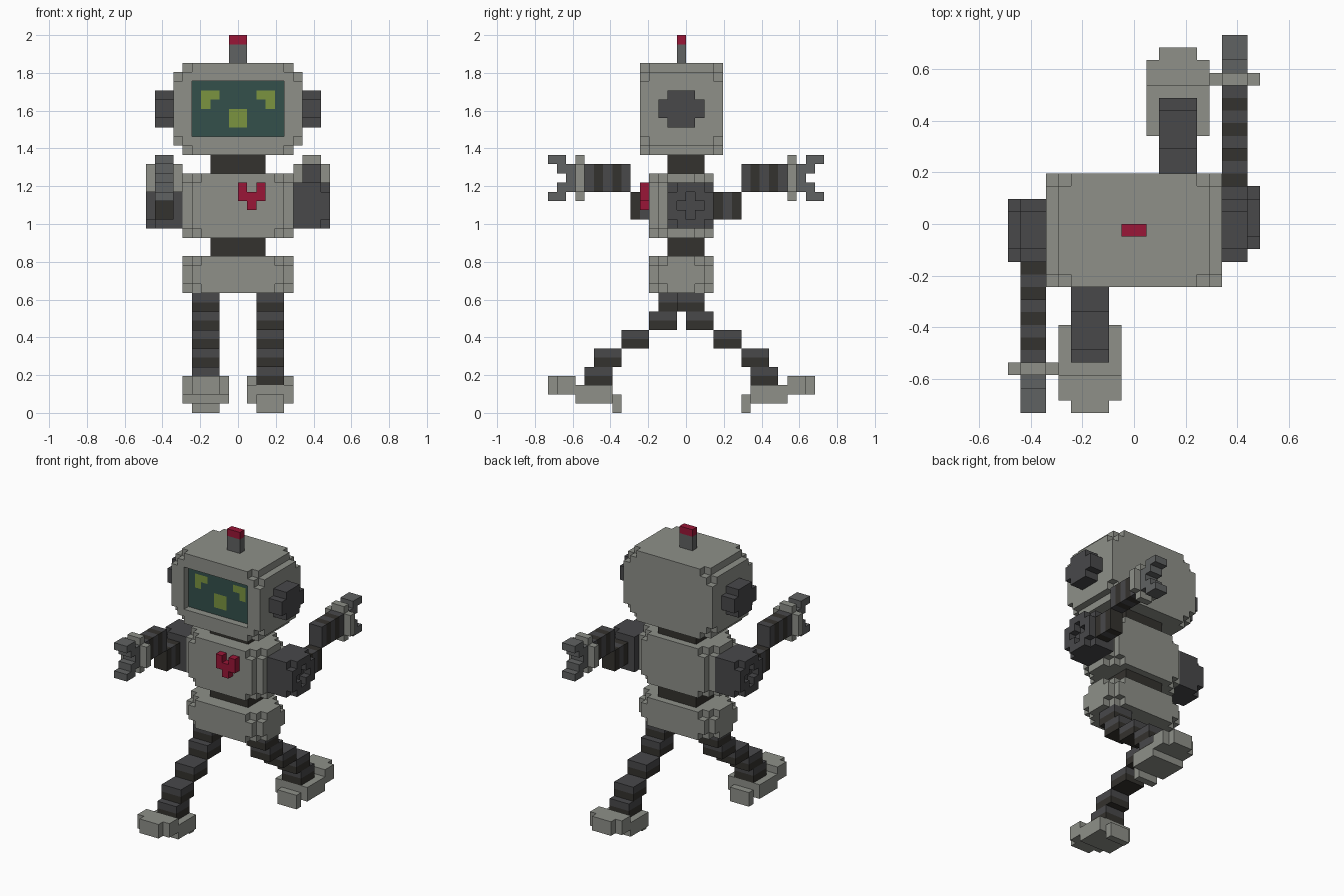
import bpy, bmesh, math
from itertools import product

if "Cube" in bpy.data.objects:
    bpy.data.objects.remove(bpy.data.objects["Cube"])

V = 2 / 41  # cube size: the model is 41 cubes tall


def material(name, hexcode):
    m = bpy.data.materials.new(name)
    rgb = [int(hexcode[i:i + 2], 16) / 255 for i in (0, 2, 4)]
    m.diffuse_color = [((c + 0.055) / 1.055) ** 2.4 for c in rgb] + [1]
    m.use_nodes = True
    m.node_tree.nodes["Principled BSDF"].inputs["Base Color"].default_value = m.diffuse_color
    return m


MATS = [material(*p) for p in (
    ("shell", "8e9089"), ("rubber", "34322e"), ("dark_grey", "48484a"),
    ("mid_grey", "606262"), ("red", "9a1637"), ("screen", "34504b"), ("glow", "7b9440"))]
SHELL, RUBBER, DARK, MID, RED, SCREEN, GLOW = range(7)


def box(x0, x1, y0, y1, z0, z1, mat=SHELL):
    return {c: mat for c in product(range(x0, x1), range(y0, y1), range(z0, z1))}


def rounded(axis, *b, mat=SHELL):
    """Box whose edges along one axis are notched, with deeper corners at both ends."""
    cells = {}
    for c in box(*b):
        d = [min(c[i] - b[2 * i], b[2 * i + 1] - 1 - c[i]) for i in range(3)]
        end = d.pop(axis) == 0
        if sum(d) > (1 if end else 0):
            cells[c] = mat
    return cells


def stripes(cells, axis):
    return {c: (RUBBER if c[axis] % 2 else DARK) for c in cells}


def turn(cells, shift=0):
    """Half turn about z; shift moves the pivot by half cubes in y."""
    return {(-1 - x, -1 - y + shift, z): m for (x, y, z), m in cells.items()}


def build(name, cells):
    """Make a mesh from the exposed faces of the cubes and merge flat areas."""
    bm = bmesh.new()
    verts = {}

    def vert(p):
        if p not in verts:
            verts[p] = bm.verts.new([k * V for k in p])
        return verts[p]

    used = sorted(set(cells.values()))
    for c, m in cells.items():
        for a, s in product(range(3), (0, 1)):
            n = list(c)
            n[a] += 2 * s - 1
            if tuple(n) in cells:
                continue
            quad = []
            for u, w in ((0, 0), (1, 0), (1, 1), (0, 1)):
                p = list(c)
                p[a] += s
                p[(a + 1) % 3] += u
                p[(a + 2) % 3] += w
                quad.append(vert(tuple(p)))
            f = bm.faces.new(quad if s else quad[::-1])
            f.material_index = used.index(m)
    bmesh.ops.dissolve_limit(bm, angle_limit=math.radians(1), verts=bm.verts[:],
                             edges=bm.edges[:], delimit={'MATERIAL'})
    me = bpy.data.meshes.new(name)
    bm.to_mesh(me)
    bm.free()
    for i in used:
        me.materials.append(MATS[i])
    bpy.context.collection.objects.link(bpy.data.objects.new(name, me))


# Head with recessed screen, eyes and mouth
head = rounded(1, -7, 7, -5, 4, 28, 38)
for c in box(-5, 5, -5, -4, 30, 36):
    del head[c]
head |= box(-5, 5, -4, -3, 30, 36, SCREEN)
head |= box(-1, 1, -4, -3, 31, 33, GLOW)
for x, corner in ((-4, -4), (2, 3)):
    head |= box(x, x + 2, -4, -3, 34, 35, GLOW)
    head |= box(corner, corner + 1, -4, -3, 33, 34, GLOW)
build("head", head)

# Ears and antenna
for name, x in (("left_ear", -9), ("right_ear", 7)):
    build(name, box(x, x + 2, -3, 2, 32, 34, DARK) | box(x, x + 2, -2, 1, 31, 35, DARK))
build("antenna", box(-1, 1, -1, 0, 38, 40, MID) | box(-1, 1, -1, 0, 40, 41, RED))

# Body
build("neck", box(-3, 3, -2, 2, 26, 28, RUBBER))
build("torso", rounded(2, -6, 6, -4, 3, 19, 26))
build("waist", box(-3, 3, -2, 2, 17, 19, RUBBER))
build("hips", rounded(2, -6, 6, -4, 3, 13, 17))

# Heart badge
build("heart_badge", box(0, 1, -5, -4, 24, 25, RED) | box(2, 3, -5, -4, 24, 25, RED)
      | box(0, 3, -5, -4, 23, 24, RED) | box(1, 2, -5, -4, 22, 23, RED))

# Right shoulder: square drum, corners and a plus cut into the outer face
shoulder = box(6, 10, -2, 3, 20, 25, DARK)
for y, z in product((-2, 2), (20, 24)):
    del shoulder[9, y, z]
for y, z in ((0, 22), (-1, 22), (1, 22), (0, 21), (0, 23)):
    del shoulder[9, y, z]

# Right arm, wrist plate and claw
arm = stripes(box(7, 9, 3, 6, 21, 24) | box(7, 9, 6, 11, 24, 27), 1)
wrist = box(6, 10, 11, 12, 24, 27) | box(7, 9, 11, 12, 23, 28)
claw = box(7, 9, 12, 13, 24, 27, MID)
for inner, tip in ((26, 27), (24, 23)):
    claw |= box(7, 9, 12, 14, inner, inner + 1, MID)
    claw |= box(7, 9, 13, 15, tip, tip + 1, MID)

for name, part in (("shoulder", shoulder), ("arm", arm), ("wrist", wrist), ("claw", claw)):
    build("right_" + name, part)
    build("left_" + name, turn(part))

# Left leg stepping forward, two cubes per step
leg = {}
for i, y in enumerate((-3, -4, -7, -10, -11)):
    leg |= box(-5, -2, y, y + 3, 11 - 2 * i, 13 - 2 * i)
leg = stripes(leg, 2)

# Left foot: heel, sole and raised toe
foot = box(-5, -2, -8, -7, 0, 2) | box(-6, -1, -12, -8, 1, 3)
foot |= box(-6, -1, -14, -12, 2, 4) | box(-5, -2, -15, -14, 2, 4)

for name, part in (("leg", leg), ("foot", foot)):
    build("left_" + name, part)
    build("right_" + name, turn(part, -1))
